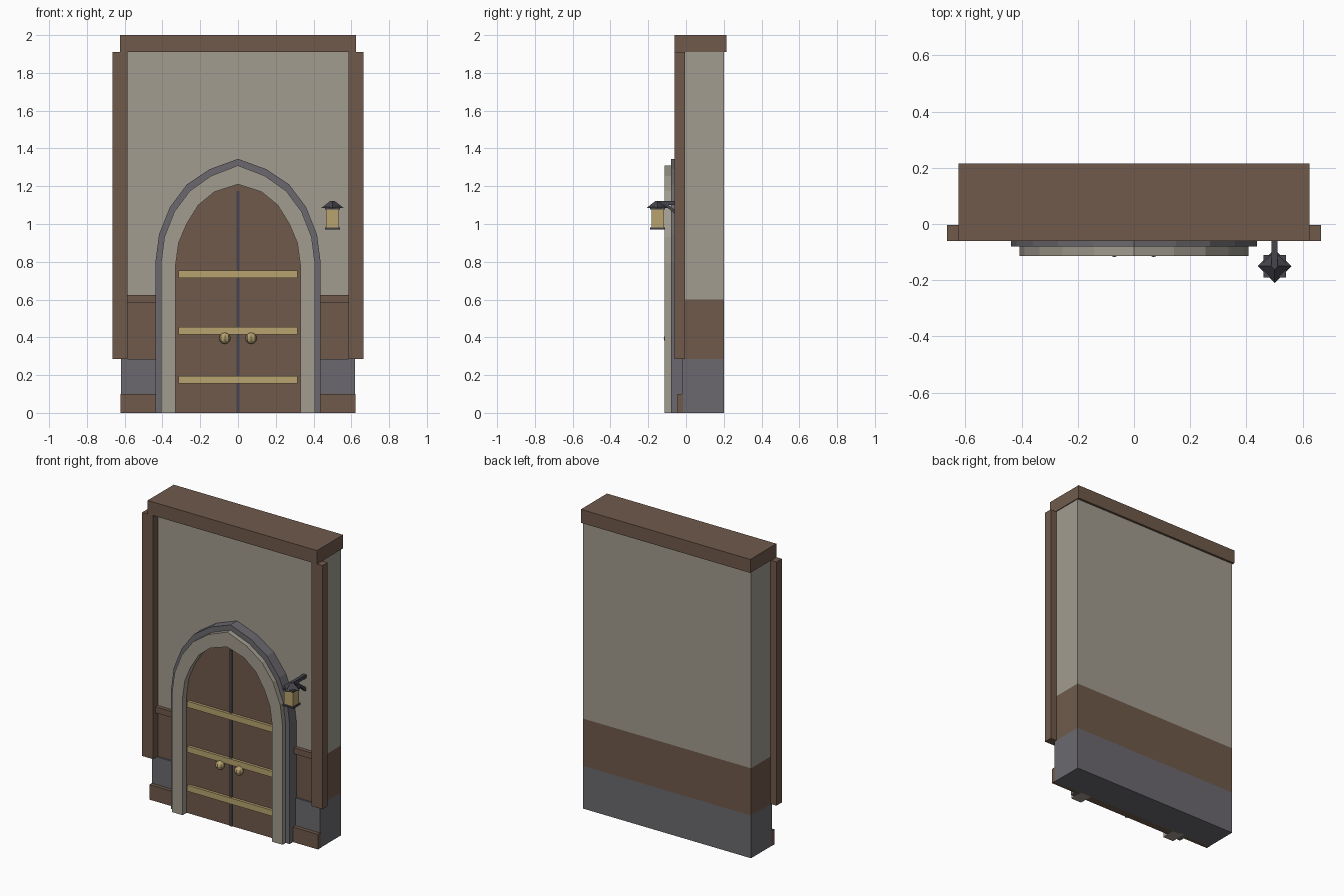
import bpy, bmesh, math
from mathutils import Vector

if "Cube" in bpy.data.objects:
    bpy.data.objects.remove(bpy.data.objects["Cube"])


def material(name, rgb):
    m = bpy.data.materials.new(name)
    lin = [((c / 255 + 0.055) / 1.055) ** 2.4 for c in rgb]
    m.diffuse_color = (*lin, 1)
    m.use_nodes = True
    m.node_tree.nodes["Principled BSDF"].inputs["Base Color"].default_value = m.diffuse_color
    return m


WOOD = material("brown wood", (112, 90, 75))
PLASTER = material("pale plaster", (162, 156, 143))
STONE = material("grey stone", (107, 105, 110))
BRASS = material("brass", (184, 164, 112))
IRON = material("dark iron", (70, 69, 77))


def finish(name, bm, mat):
    bmesh.ops.recalc_face_normals(bm, faces=bm.faces)
    me = bpy.data.meshes.new(name)
    bm.to_mesh(me)
    bm.free()
    me.materials.append(mat)
    ob = bpy.data.objects.new(name, me)
    bpy.context.collection.objects.link(ob)
    return ob


def box(name, x0, x1, y0, y1, z0, z1, mat):
    bm = bmesh.new()
    bmesh.ops.create_cube(bm, size=1)
    for v in bm.verts:
        v.co = ((x0 + x1) / 2 + v.co.x * (x1 - x0),
                (y0 + y1) / 2 + v.co.y * (y1 - y0),
                (z0 + z1) / 2 + v.co.z * (z1 - z0))
    return finish(name, bm, mat)


def cone(name, center, r1, r2, depth, mat):
    bm = bmesh.new()
    bmesh.ops.create_cone(bm, cap_ends=True, segments=4, radius1=r1, radius2=r2, depth=depth)
    # four corners placed on the x and y axes
    for v in bm.verts:
        a = max(abs(v.co.x), abs(v.co.y))
        if min(abs(v.co.x), abs(v.co.y)) > 0.3 * a:
            x, y = v.co.x, v.co.y
            v.co.x, v.co.y = (x - y) * math.sqrt(0.5), (x + y) * math.sqrt(0.5)
        v.co += Vector(center)
    return finish(name, bm, mat)


def outline(half):
    """Mirror a half arch (base to apex) into a full one."""
    return half + [(-x, z) for x, z in half[-2::-1]]


def arch(name, outer, inner, y0, y1, mat):
    bm = bmesh.new()
    rings = [[bm.verts.new(p) for p in ((xo, y0, zo), (xi, y0, zi), (xi, y1, zi), (xo, y1, zo))]
             for (xo, zo), (xi, zi) in zip(outline(outer), outline(inner))]
    for a, b in zip(rings, rings[1:]):
        for i in range(4):
            j = (i + 1) % 4
            bm.faces.new((a[i], a[j], b[j], b[i]))
    bm.faces.new(rings[0])
    bm.faces.new(rings[-1])
    return finish(name, bm, mat)


def prism(name, pts, y0, y1, mat):
    bm = bmesh.new()
    f = [bm.verts.new((x, y0, z)) for x, z in pts]
    b = [bm.verts.new((x, y1, z)) for x, z in pts]
    bm.faces.new(f)
    bm.faces.new(b)
    for i in range(len(pts)):
        j = (i + 1) % len(pts)
        bm.faces.new((f[i], f[j], b[j], b[i]))
    return finish(name, bm, mat)


# Wall courses
box("stone_base", -.62, .62, -.02, .2, 0, .285, STONE)
box("wainscot", -.62, .62, -.01, .2, .285, .6, WOOD)
box("plaster_wall", -.62, .62, -.01, .2, .6, 1.95, PLASTER)

# Timber frame
box("top_beam", -.625, .625, -.06, .215, 1.91, 2, WOOD)
box("skirting", -.622, .622, -.045, -.015, 0, .1, WOOD)
box("wainscot_rail", -.585, .585, -.035, -.005, .585, .625, WOOD)
for s, side in ((-1, "left"), (1, "right")):
    x0, x1 = sorted((s * .585, s * .665))
    box("post_" + side, x0, x1, -.06, -.004, .285, 1.91, WOOD)

# Pointed arch: outer stone band and inner pale surround
OUTER = [(.437, 0), (.437, .80), (.418, .945), (.36, 1.09), (.27, 1.21), (.15, 1.29), (0, 1.345)]
MID = [(.408, 0), (.408, .79), (.39, .93), (.337, 1.065), (.255, 1.175), (.142, 1.255), (0, 1.31)]
INNER = [(.33, 0), (.33, .785), (.314, .90), (.272, 1.00), (.21, 1.10), (.125, 1.17), (0, 1.21)]
arch("arch_stone_band", OUTER, MID, -.08, -.008, STONE)
arch("arch_surround", MID, INNER, -.113, -.008, PLASTER)

# Door leaves with straps and knobs
for s, side in ((-1, "left"), (1, "right")):
    prism("door_leaf_" + side, [(0, 0)] + [(s * x, z) for x, z in INNER], -.07, -.008, WOOD)
    for z in (.175, .435, .735):
        x0, x1 = sorted((0, s * .315))
        box("strap_" + side, x0, x1, -.088, -.068, z - .02, z + .02, BRASS)
    bm = bmesh.new()
    bmesh.ops.create_uvsphere(bm, u_segments=8, v_segments=6, radius=.03)
    for v in bm.verts:
        v.co += Vector((s * .07, -.088, .395))
    finish("knob_" + side, bm, BRASS)
box("door_gap_strip", -.008, .008, -.077, -.06, 0, 1.175, IRON)

# Wall lantern on a bracket
LX, LY = .5, -.15
box("lantern_glass", LX - .033, LX + .033, LY - .033, LY + .033, .978, 1.088, BRASS)
box("lantern_base", LX - .04, LX + .04, LY - .04, LY + .04, .97, .981, IRON)
box("lantern_collar", LX - .04, LX + .04, LY - .04, LY + .04, 1.078, 1.09, IRON)
cone("lantern_roof", (LX, LY, 1.103), .06, .012, .038, IRON)
box("bracket_arm", LX - .011, LX + .011, LY, -.008, 1.1, 1.123, IRON)
# diagonal strut: side profile extruded across the arm width
bm = bmesh.new()
side_profile = [(-.12, 1.105), (-.1, 1.105), (-.008, 1.035), (-.008, 1.01)]
loop = [bm.verts.new((LX - .009, y, z)) for y, z in side_profile]
face = bm.faces.new(loop)
ext = bmesh.ops.extrude_face_region(bm, geom=[face])
for v in ext["geom"]:
    if isinstance(v, bmesh.types.BMVert):
        v.co.x += .018
finish("bracket_strut", bm, IRON)
